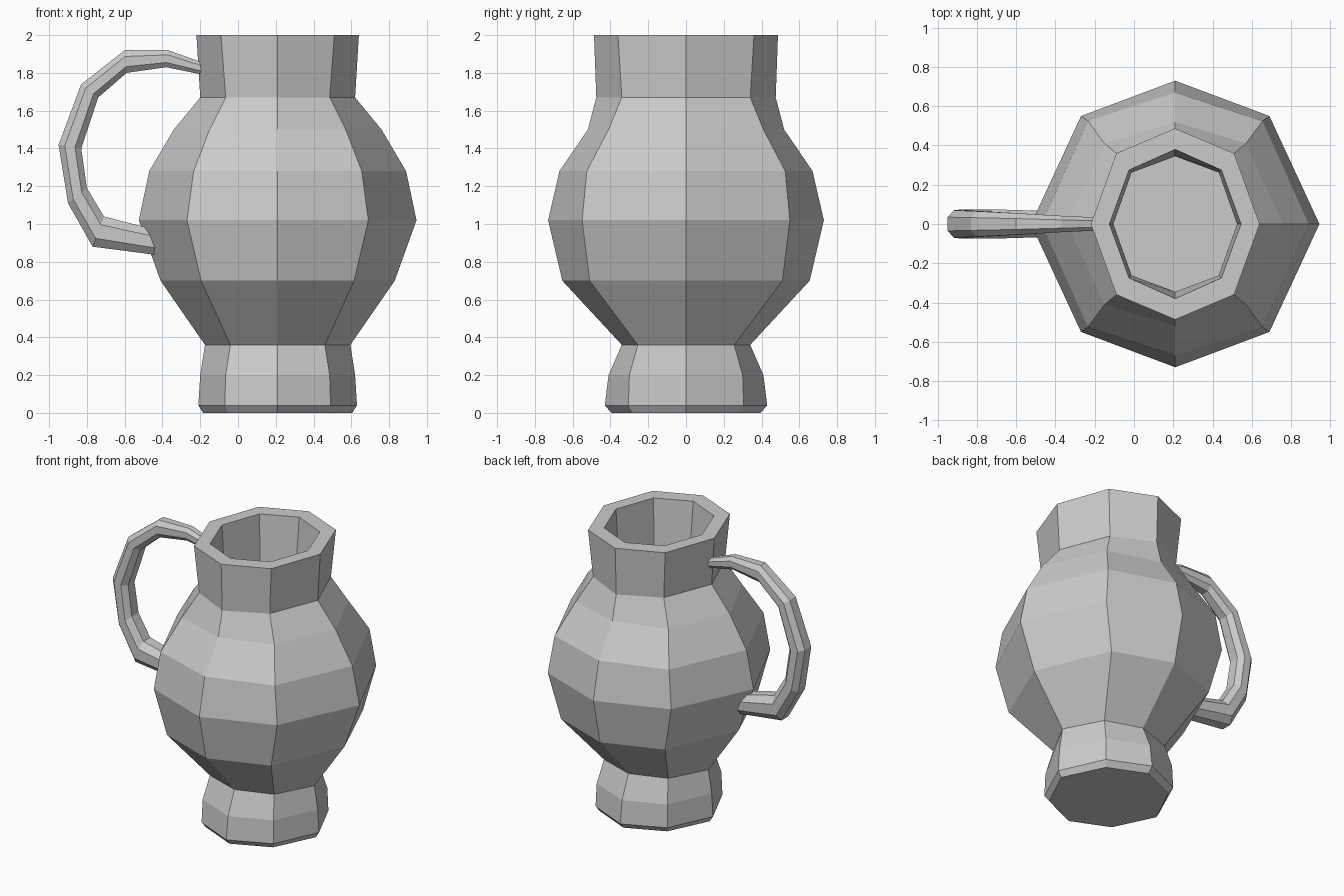
import bpy, bmesh
from mathutils import Vector

CX = 0.21  # body axis


def loft(name, rings):
    """Skin a list of equal-length vertex rings and cap both ends."""
    bm = bmesh.new()
    rows = [[bm.verts.new(p) for p in ring] for ring in rings]
    n = len(rows[0])
    for a, b in zip(rows, rows[1:]):
        for i in range(n):
            j = (i + 1) % n
            bm.faces.new((a[i], a[j], b[j], b[i]))
    bm.faces.new(rows[0])
    bm.faces.new(rows[-1])
    bmesh.ops.recalc_face_normals(bm, faces=bm.faces)
    me = bpy.data.meshes.new(name)
    bm.to_mesh(me)
    bm.free()
    ob = bpy.data.objects.new(name, me)
    bpy.context.collection.objects.link(ob)
    return ob


def octagon(z, rx, ry, dx, dy):
    pts = [(rx, 0), (dx, dy), (0, ry), (-dx, dy),
           (-rx, 0), (-dx, -dy), (0, -ry), (dx, -dy)]
    return [(CX + x, y, z) for x, y in pts]


# Jug body: outer wall upward, over the rim, down the inner well
# (height, x radius, y radius, diagonal x, diagonal y)
body = [
    (0.00, 0.395, 0.395, 0.26, 0.28),
    (0.04, 0.42, 0.43, 0.28, 0.305),
    (0.20, 0.41, 0.41, 0.275, 0.30),
    (0.36, 0.385, 0.34, 0.25, 0.255),
    (0.70, 0.62, 0.655, 0.405, 0.51),
    (1.02, 0.735, 0.73, 0.48, 0.55),
    (1.28, 0.68, 0.67, 0.445, 0.525),
    (1.50, 0.55, 0.52, 0.36, 0.41),
    (1.67, 0.41, 0.475, 0.275, 0.34),
    (2.00, 0.43, 0.487, 0.30, 0.36),
    (2.00, 0.335, 0.38, 0.235, 0.275),
    (1.67, 0.315, 0.345, 0.222, 0.262),
    (0.80, 0.315, 0.345, 0.222, 0.262),
]
loft("jug_body", [octagon(*row) for row in body])

# Handle: outer point, inner point (x, z) and half width at each station
stations = [
    ((-0.16, 1.845), (-0.16, 1.785), 0.032),
    ((-0.37, 1.92), (-0.38, 1.83), 0.042),
    ((-0.60, 1.92), (-0.59, 1.80), 0.055),
    ((-0.83, 1.74), (-0.74, 1.67), 0.065),
    ((-0.95, 1.42), (-0.83, 1.40), 0.07),
    ((-0.90, 1.11), (-0.80, 1.19), 0.075),
    ((-0.77, 0.88), (-0.71, 1.04), 0.075),
    ((-0.40, 0.832), (-0.40, 0.96), 0.065),
]


def handle_ring(outer, inner, w):
    o, i = Vector((outer[0], 0, outer[1])), Vector((inner[0], 0, inner[1]))
    mid, half = (o + i) / 2, (o - i) / 2
    section = [(1, .5), (.45, 1), (-.45, 1), (-1, .5),
               (-1, -.5), (-.45, -1), (.45, -1), (1, -.5)]
    return [mid + half * a + Vector((0, w * b, 0)) for a, b in section]


loft("handle", [handle_ring(*s) for s in stations])
